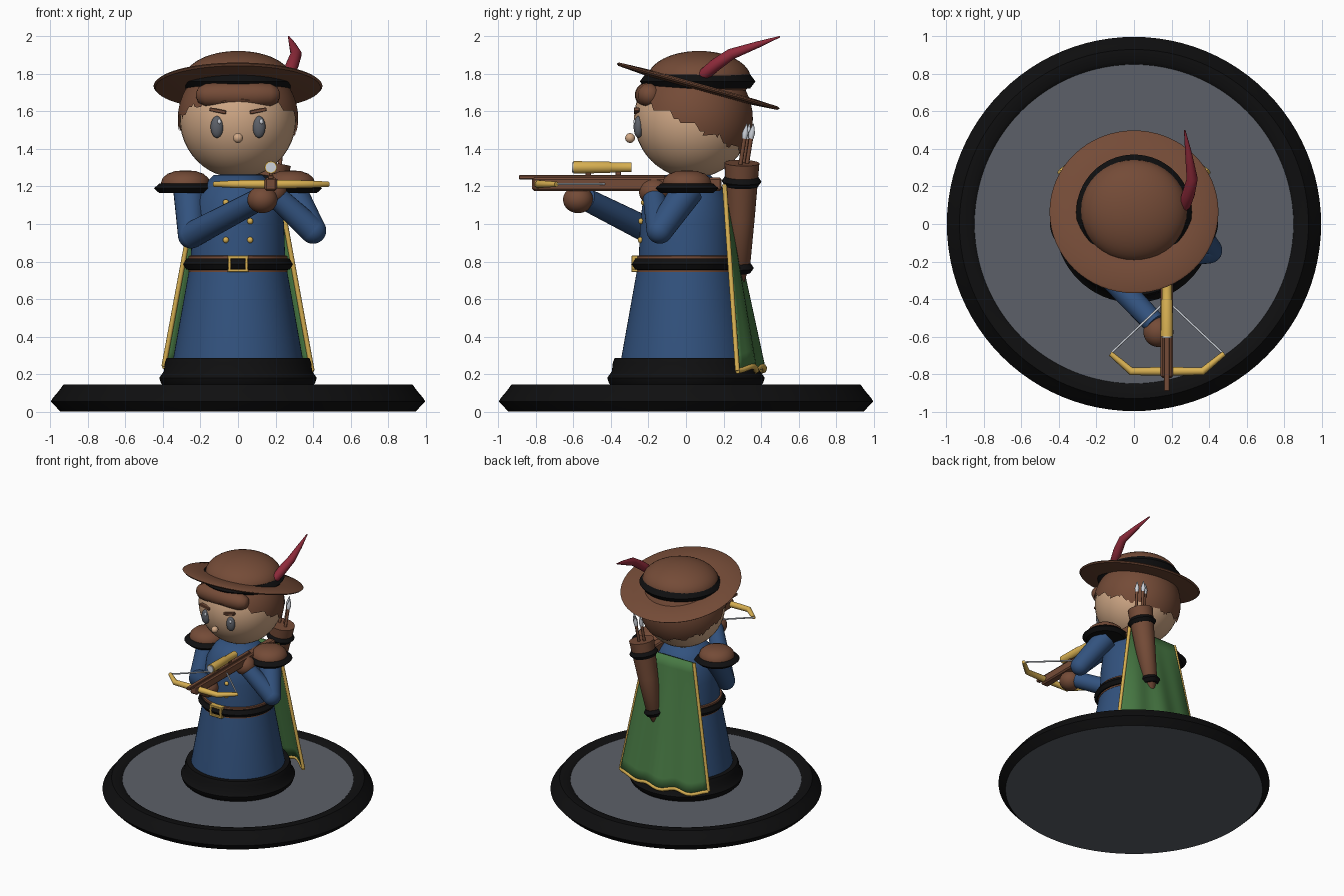
import bpy, bmesh, math
from mathutils import Vector, Matrix

if "Cube" in bpy.data.objects:
    bpy.data.objects.remove(bpy.data.objects["Cube"])


def mat(name, r, g, b):
    m = bpy.data.materials.new(name)
    lin = [((c / 255 + 0.055) / 1.055) ** 2.4 if c > 10 else c / 255 / 12.92 for c in (r, g, b)]
    m.diffuse_color = (*lin, 1)
    m.use_nodes = True
    m.node_tree.nodes["Principled BSDF"].inputs["Base Color"].default_value = m.diffuse_color
    return m


BLACK = mat("black_leather", 15, 15, 16)
GREY = mat("slate_grey", 92, 96, 104)
BLUE = mat("blue_cloth", 50, 82, 126)
BROWN = mat("brown_leather", 116, 75, 55)
SKIN = mat("skin", 208, 168, 134)
GREEN = mat("green_cloth", 72, 122, 68)
GOLD = mat("gold", 216, 176, 82)
RED = mat("red_feather", 142, 42, 58)
SILVER = mat("silver", 205, 210, 218)


def finish(name, bm, m, angle=40, fix=True):
    if fix:
        bmesh.ops.recalc_face_normals(bm, faces=bm.faces)
    me = bpy.data.meshes.new(name)
    bm.to_mesh(me)
    bm.free()
    me.materials.append(m)
    me.shade_smooth()
    me.set_sharp_from_angle(angle=math.radians(angle))
    ob = bpy.data.objects.new(name, me)
    bpy.context.collection.objects.link(ob)
    return ob


def lathe(name, prof, m, loc=(0, 0, 0), tilt=0, seg=64, angle=40):
    """Revolve (radius, z) points, listed from the bottom outwards and up."""
    bm = bmesh.new()
    vs = [bm.verts.new((r, 0, z)) for r, z in prof]
    es = [bm.edges.new(p) for p in zip(vs, vs[1:])]
    bmesh.ops.spin(bm, geom=vs + es, cent=(0, 0, 0), axis=(0, 0, 1), angle=2 * math.pi, steps=seg)
    bmesh.ops.remove_doubles(bm, verts=bm.verts, dist=1e-5)
    bm.transform(Matrix.Translation(loc) @ Matrix.Rotation(tilt, 4, 'X'))
    return finish(name, bm, m, angle)


def ball(name, loc, size, m, rot=0):
    bm = bmesh.new()
    bmesh.ops.create_uvsphere(bm, u_segments=40, v_segments=24, radius=1)
    bm.transform(Matrix.Translation(loc) @ Matrix.Rotation(rot, 4, 'Y') @ Matrix.Diagonal((*size, 1)))
    return finish(name, bm, m)


def box(name, loc, size, m, rot=0):
    bm = bmesh.new()
    bmesh.ops.create_cube(bm, size=1)
    bm.transform(Matrix.Translation(loc) @ Matrix.Rotation(rot, 4, 'Y') @ Matrix.Diagonal((*size, 1)))
    bmesh.ops.bevel(bm, geom=bm.edges[:], offset=min(size) * 0.15, segments=1, affect='EDGES')
    return finish(name, bm, m, 30)


def tube(name, pts, radii, m, seg=16):
    """Sweep a circle of varying radius along a path, with closed ends."""
    pts = [Vector(p) for p in pts]
    bm = bmesh.new()
    rings = []
    for i, p in enumerate(pts):
        t = (pts[min(i + 1, len(pts) - 1)] - pts[max(i - 1, 0)]).normalized()
        side = t.cross(Vector((0.13, 0.21, 1)) if abs(t.z) < 0.9 else Vector((0, 1, 0))).normalized()
        up = side.cross(t)
        r = radii[i] if isinstance(radii, (list, tuple)) else radii
        rings.append([bm.verts.new(p + r * (side * math.cos(a) + up * math.sin(a)))
                      for a in (2 * math.pi * k / seg for k in range(seg))])
    for a, b in zip(rings, rings[1:]):
        for k in range(seg):
            bm.faces.new((a[k], a[(k + 1) % seg], b[(k + 1) % seg], b[k]))
    bm.faces.new(rings[0])
    bm.faces.new(rings[-1])
    return finish(name, bm, m, 50)


# Base
lathe("base_plate", [(0, 0), (0.945, 0), (0.945, 0.01), (0.86, 0.02), (0.86, 0.13), (0, 0.13)], GREY, seg=96)
lathe("base_rim", [(0.945, 0), (0.96, 0.015), (0.997, 0.055), (0.985, 0.075), (0.955, 0.11), (0.93, 0.145),
                   (0.87, 0.145), (0.85, 0.13), (0.85, 0.1)], BLACK, seg=96)

# Robe and belt
lathe("robe_hem", [(0.38, 0.12), (0.41, 0.15), (0.42, 0.18), (0.395, 0.215), (0.39, 0.26), (0.38, 0.287),
                   (0.33, 0.287)], BLACK)
lathe("robe_skirt", [(0.35, 0.24), (0.345, 0.285), (0.26, 0.76)], BLUE)
lathe("torso", [(0.255, 0.76), (0.25, 0.85), (0.245, 1.0), (0.23, 1.12), (0.19, 1.2), (0.13, 1.26), (0, 1.27)], BLUE, angle=60)
lathe("belt_lining", [(0.24, 0.742), (0.265, 0.745), (0.265, 0.83), (0.22, 0.835)], BROWN)
lathe("belt", [(0.25, 0.755), (0.275, 0.757), (0.293, 0.785), (0.275, 0.815), (0.25, 0.817)], BLACK)
for z in (0.752, 0.823):
    box("buckle_bar", (0, -0.265, z), (0.11, 0.05, 0.018), GOLD)
for x in (-0.045, 0.045):
    box("buckle_side", (x, -0.28, 0.787), (0.018, 0.02, 0.075), GOLD)
for x in (-0.065, 0.065):
    for z, y in ((0.915, -0.243), (1.015, -0.24), (1.115, -0.226)):
        ball("button", (x, y, z), (0.016, 0.014, 0.016), GOLD)

# Head and face
HC = Vector((0, 0.035, 1.56))
ball("head", HC, (0.31, 0.312, 0.315), SKIN)
ball("nose", (0, -0.298, 1.458), (0.026, 0.026, 0.026), SKIN)
for s in (-1, 1):
    ball("eye", (s * 0.112, -0.253, 1.517), (0.034, 0.026, 0.058), GREY)
    ball("eye_highlight", (s * 0.112 + 0.012, -0.273, 1.545), (0.01, 0.007, 0.013), SILVER)
    box("eyebrow", (s * 0.108, -0.263, 1.603), (0.09, 0.03, 0.02), BROWN, rot=s * -0.2)

# Hair: a shell kept above a line that drops towards the back
bm = bmesh.new()
bmesh.ops.create_icosphere(bm, subdivisions=5, radius=0.321)
bm.transform(Matrix.Translation(HC))
cut = [f for f in bm.faces
       if (c := f.calc_center_median()).z < 1.64 - 0.5 * (c.y + 0.2) + 0.015 * math.sin(14 * math.atan2(c.x, c.y))]
bmesh.ops.delete(bm, geom=cut, context='FACES')
finish("hair", bm, BROWN, fix=False)
tube("hair_fringe", [(x, -0.205 + 0.35 * x * x, 1.687) for x in (-0.222, -0.21, -0.17, -0.09, 0, 0.09, 0.17, 0.21, 0.222)],
     [0.015, 0.042, 0.062, 0.067, 0.068, 0.067, 0.062, 0.042, 0.015], BROWN)

# Hat
lathe("hat_brim", [(0, -0.02), (0.3, -0.02), (0.44, -0.01), (0.45, 0), (0.44, 0.008), (0.3, 0.014), (0, 0.014)],
      BROWN, (0, 0.065, 1.735), math.radians(-15.5))
ball("hat_crown", (0, 0.07, 1.775), (0.285, 0.275, 0.147), BROWN)
lathe("hat_band", [(0.25, 1.72), (0.28, 1.722), (0.308, 1.76), (0.28, 1.797), (0.25, 1.80)], BLACK, (0, 0.062, 0))
tube("feather", [(0.255, 0.07, 1.78), (0.27, 0.1, 1.80), (0.29, 0.16, 1.85), (0.31, 0.24, 1.905), (0.29, 0.38, 1.955), (0.27, 0.5, 1.998)],
     [0.015, 0.032, 0.034, 0.03, 0.018, 0.004], RED)

# Shoulder pads
for s in (-1, 1):
    lathe("shoulder_pad", [(0.13, 1.19), (0.132, 1.215), (0.122, 1.245), (0.095, 1.268), (0.055, 1.282), (0, 1.286)],
          BROWN, (s * 0.28, 0.005, 0), seg=40, angle=60)
    lathe("shoulder_rim", [(0, 1.165), (0.14, 1.165), (0.168, 1.19), (0.14, 1.215), (0.11, 1.217)],
          BLACK, (s * 0.28, 0.005, 0), seg=40)


# Arms
def arm(name, shoulder, elbow, wrist, hand):
    tube(name + "_upper_arm", [shoulder, elbow], [0.085, 0.07], BLUE, 24)
    tube(name + "_forearm", [elbow, wrist], [0.07, 0.06], BLUE, 24)
    ball(name + "_elbow", elbow, (0.07, 0.07, 0.07), BLUE)
    ball(name + "_hand", hand, (0.08, 0.08, 0.072), BROWN)


arm("front", (-0.26, 0, 1.18), (-0.25, -0.15, 0.94), (0.11, -0.53, 1.13), (0.13, -0.575, 1.13))
arm("rear", (0.28, 0.01, 1.18), (0.4, -0.14, 0.965), (0.21, -0.17, 1.14), (0.18, -0.17, 1.17))

# Crossbow
CX = 0.175
box("crossbow_stock", (CX, -0.315, 1.212), (0.065, 1.01, 0.07), BROWN)
box("crossbow_rail", (CX, -0.5, 1.249), (0.03, 0.78, 0.022), BROWN)
tube("crossbow_limbs", [(CX + d, y, 1.212) for d, y in ((-0.3, -0.69), (-0.19, -0.785), (0, -0.785), (0.19, -0.785), (0.305, -0.69))],
     [0.014, 0.021, 0.024, 0.021, 0.014], GOLD)
for s in (-1, 1):
    tube("bow_string", [(CX + s * 0.3, -0.69, 1.213), (CX + s * 0.03, -0.435, 1.213)], 0.006, SILVER, 8)
tube("scope", [(CX, -0.6, 1.302), (CX, -0.59, 1.302), (CX, -0.41, 1.302), (CX, -0.4, 1.302), (CX, -0.29, 1.302)],
     [0.033, 0.033, 0.031, 0.027, 0.026], GOLD, 24)
tube("scope_lens", [(CX, -0.607, 1.302), (CX, -0.599, 1.302)], 0.027, SILVER, 24)
for y in (-0.52, -0.36):
    box("scope_mount", (CX, y, 1.265), (0.02, 0.03, 0.03), BROWN)


# Cape with gold trim
def cape_point(u, v):
    return Vector((u * (0.215 + 0.18 * v),
                   0.205 + (0.2 - 0.12 * u * u) * v + 0.012 * v * math.cos(9 * u),
                   1.21 - 0.98 * v + 0.012 * v * math.sin(11 * u)))


N = 24
bm = bmesh.new()
g = [[bm.verts.new(cape_point(i / N * 2 - 1, j / 12)) for i in range(N + 1)] for j in range(13)]
for j in range(12):
    for i in range(N):
        bm.faces.new((g[j][i], g[j][i + 1], g[j + 1][i + 1], g[j + 1][i]))
cape = finish("cape", bm, GREEN)
sol = cape.modifiers.new("thickness", 'SOLIDIFY')
sol.thickness = 0.014
sol.offset = 0
for s in (-1, 1):
    tube("cape_side_trim", [cape_point(s, j / 12) for j in range(13)], 0.013, GOLD, 10)
tube("cape_hem_trim", [cape_point(i / N * 2 - 1, 1) for i in range(N + 1)], 0.015, GOLD, 10)

# Quiver and arrows
TOP, END = Vector((0.19, 0.298, 1.325)), Vector((0.085, 0.285, 0.75))


def along(t):
    return END.lerp(TOP, t)


tube("quiver", [along(t) for t in (-0.17, -0.14, 0, 0.02, 0.5, 1)], [0.008, 0.02, 0.045, 0.055, 0.075, 0.093], BROWN, 32)
for t, r in ((0.03, 0.064), (0.83, 0.094)):
    tube("quiver_ring", [along(t + d) for d in (-0.045, 0, 0.045)], [r - 0.006, r + 0.012, r - 0.006], BLACK, 32)
for dx, dy in ((-0.035, 0), (0, 0.02), (0.03, -0.015)):
    off = Vector((dx, dy, 0))
    p, q = TOP + off - Vector((0, 0, 0.05)), TOP + off + Vector((0.015, 0.03, 0.14))
    d = (q - p).normalized()
    tube("arrow_shaft", [p, q], 0.011, BROWN, 8)
    tube("arrow_tip", [q - d * 0.01, q + d * 0.02, q + d * 0.07], [0.013, 0.017, 0.003], SILVER, 8)
